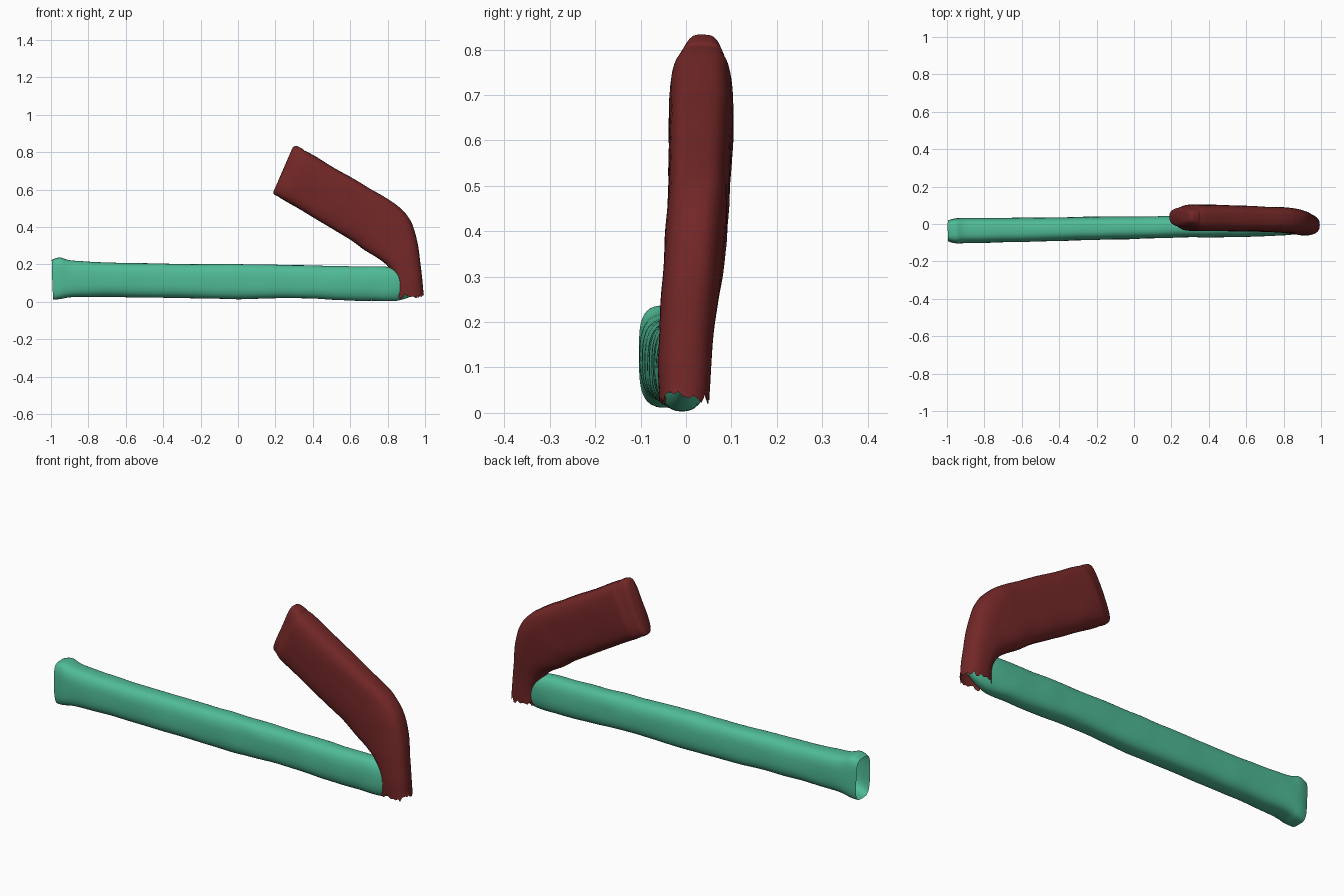
import bpy, bmesh, math, random
from mathutils import Vector, noise

random.seed(4)
SIDES = 40


def material(name, color):
    m = bpy.data.materials.new(name)
    m.diffuse_color = color
    return m


def catmull(rows, steps):
    """Smoothly resample a list of equal-length number rows."""
    out = []
    for i in range(len(rows) - 1):
        p0, p1 = rows[max(i - 1, 0)], rows[i]
        p2, p3 = rows[i + 1], rows[min(i + 2, len(rows) - 1)]
        for s in range(steps):
            t = s / steps
            out.append([b + 0.5 * t * (c - a + t * (2 * a - 5 * b + 4 * c - d
                        + t * (3 * (b - c) + d - a)))
                        for a, b, c, d in zip(p0, p1, p2, p3)])
    return out + [list(rows[-1])]


def power(v, n):
    return math.copysign(abs(v) ** (2 / n), v)


def loft(name, rows, steps, mat, cap_end=False, ragged=0.0, wobble=0.003):
    """Rows: outer x, outer z, inner x, inner z, y min, y max, squareness."""
    bm = bmesh.new()
    rings = []
    for k, (ox, oz, ix, iz, y0, y1, n) in enumerate(catmull(rows, steps)):
        mid = Vector(((ox + ix) / 2, (y0 + y1) / 2, (oz + iz) / 2))
        half = Vector(((ox - ix) / 2, 0, (oz - iz) / 2))
        ring = []
        for j in range(SIDES):
            a = 2 * math.pi * j / SIDES
            p = mid + half * power(math.cos(a), n)
            p.y += (y1 - y0) / 2 * power(math.sin(a), n)
            p += noise.noise_vector(p * 9) * wobble
            if k == 0:
                p.z += random.uniform(-ragged, ragged)
            ring.append(bm.verts.new(p))
        rings.append(ring)
    for r, s in zip(rings, rings[1:]):
        for j in range(SIDES):
            q = (j + 1) % SIDES
            bm.faces.new((r[j], r[q], s[q], s[j]))
    if cap_end:
        bm.faces.new(rings[-1])
    bmesh.ops.recalc_face_normals(bm, faces=bm.faces)
    mesh = bpy.data.meshes.new(name)
    bm.to_mesh(mesh)
    bm.free()
    obj = bpy.data.objects.new(name, mesh)
    bpy.context.collection.objects.link(obj)
    mesh.materials.append(mat)
    bpy.context.view_layer.objects.active = obj
    obj.select_set(True)
    bpy.ops.object.shade_smooth_by_angle(angle=math.radians(45))
    obj.select_set(False)
    return obj


green = material("green", (0.08, 0.50, 0.31, 1))
red = material("dark red", (0.17, 0.02, 0.02, 1))

# Long bar, flared and open at its left end
bar = [
    (-0.995, 0.225, -0.99, 0.012, -0.092, 0.02, 4.0),
    (-0.95, 0.237, -0.95, 0.015, -0.104, 0.03, 3.5),
    (-0.87, 0.218, -0.87, 0.024, -0.102, 0.032, 3.0),
    (-0.60, 0.208, -0.60, 0.025, -0.096, 0.034, 2.7),
    (-0.30, 0.203, -0.30, 0.02, -0.088, 0.037, 2.7),
    (0.00, 0.201, 0.00, 0.015, -0.080, 0.041, 2.7),
    (0.30, 0.196, 0.30, 0.02, -0.073, 0.045, 2.7),
    (0.60, 0.191, 0.60, 0.008, -0.068, 0.046, 2.6),
    (0.80, 0.187, 0.80, 0.004, -0.060, 0.045, 2.5),
    (0.89, 0.175, 0.89, 0.015, -0.048, 0.038, 2.4),
    (0.96, 0.15, 0.96, 0.045, -0.025, 0.02, 2.2),
]
loft("long_bar", bar, 8, green)

# Bent head: ragged open sleeve at the bottom, flat blade with a stepped cap
head = [
    (0.995, 0.035, 0.842, 0.03, -0.060, 0.050, 2.4),
    (0.985, 0.12, 0.836, 0.12, -0.062, 0.058, 2.4),
    (0.975, 0.22, 0.800, 0.19, -0.058, 0.064, 2.5),
    (0.955, 0.34, 0.745, 0.235, -0.052, 0.078, 2.7),
    (0.925, 0.43, 0.680, 0.275, -0.047, 0.085, 2.9),
    (0.870, 0.50, 0.610, 0.325, -0.042, 0.090, 3.1),
    (0.800, 0.55, 0.520, 0.38, -0.040, 0.093, 3.3),
    (0.550, 0.695, 0.370, 0.47, -0.038, 0.101, 3.3),
    (0.390, 0.79, 0.255, 0.538, -0.036, 0.104, 3.3),
    (0.355, 0.808, 0.228, 0.554, -0.028, 0.098, 3.3),
    (0.345, 0.818, 0.216, 0.562, -0.020, 0.093, 3.3),
    (0.312, 0.833, 0.192, 0.576, -0.008, 0.082, 3.3),
    (0.294, 0.825, 0.190, 0.592, 0.008, 0.066, 3.3),
]
loft("bent_head", head, 5, red, cap_end=True, ragged=0.014)
